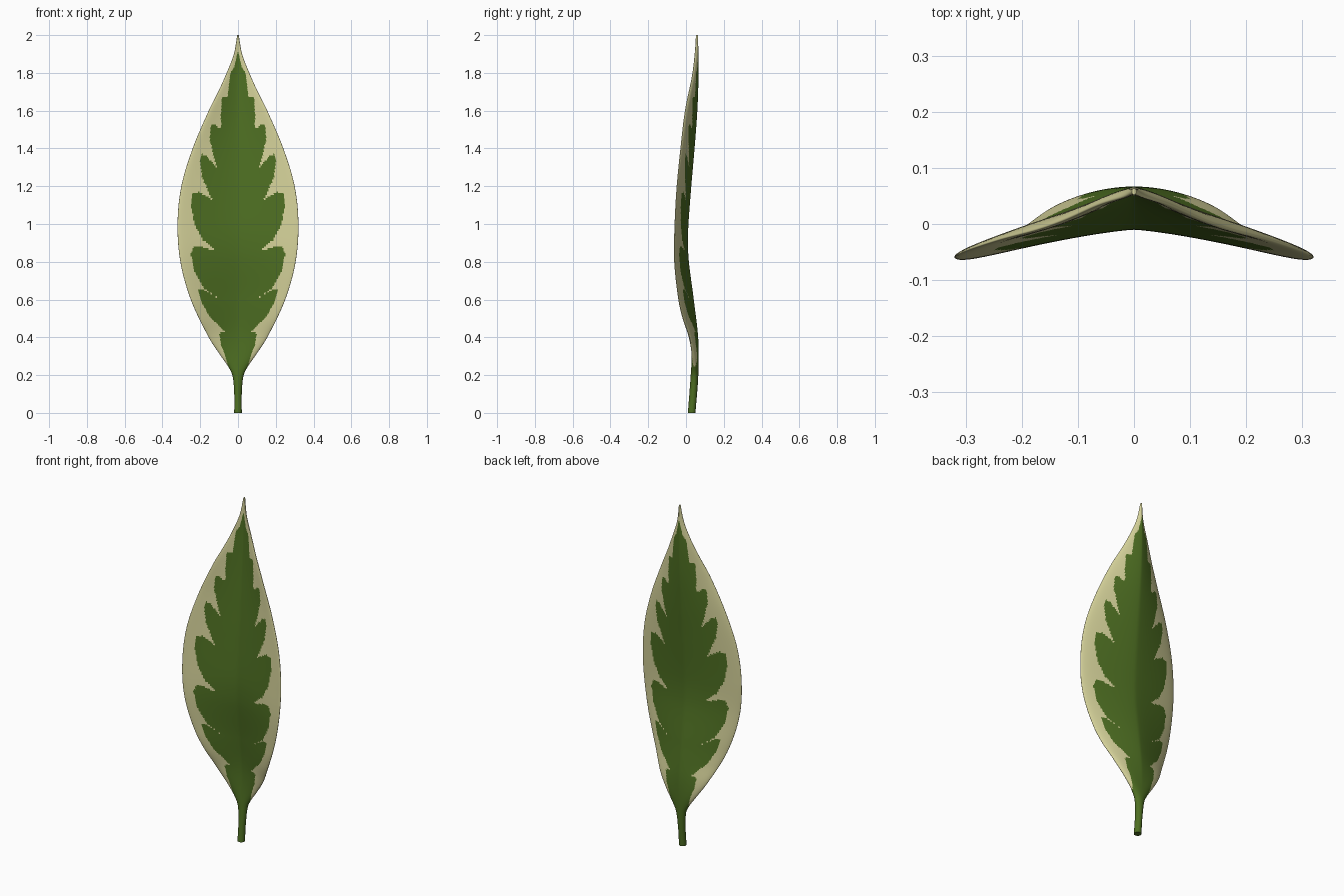
import bpy
import bmesh
import math

default = bpy.data.objects.get("Cube")
if default:
    bpy.data.objects.remove(default, do_unlink=True)

ROWS, RING, HEIGHT = 220, 180, 2.0

# Profiles along the leaf: (height, value)
HALF_WIDTH = [(0, .02), (.1, .02), (.2, .03), (.25, .055), (.3, .09), (.4, .155),
              (.6, .25), (.8, .305), (1, .32), (1.2, .3), (1.4, .24), (1.6, .155),
              (1.7, .105), (1.8, .06), (1.9, .022), (2, .004)]
MIDRIB = [(0, .03), (.2, .045), (.4, .05), (.6, .03), (.8, .005), (.9, 0),
          (1, .003), (1.2, .018), (1.4, .035), (1.6, .05), (1.8, .058), (2, .058)]
MARGIN = [(0, .03), (.2, .045), (.3, .042), (.4, .02), (.5, -.015), (.6, -.038),
          (.8, -.06), (1, -.058), (1.2, -.047), (1.4, -.027), (1.6, -.003),
          (1.8, .037), (2, .058)]
THICKNESS = [(0, .02), (.2, .02), (.5, .012), (1, .01), (1.6, .01), (2, .006)]
ROUNDNESS = [(0, 2), (.2, 2), (.4, 5), (.6, 8), (1.6, 8), (2, 2)]

# One side of the green centre: (distance from the midrib, height)
LOBES = [(0, -1), (.4, -1), (.4, .2), (.05, .24), (.07, .31), (.09, .36), (.1, .42),
         (.07, .43), (.15, .51), (.2, .6), (.21, .65), (.18, .65), (.11, .61),
         (.18, .66), (.23, .75), (.25, .84), (.235, .88), (.2, .88), (.12, .86),
         (.19, .92), (.23, 1), (.25, 1.1), (.24, 1.16), (.21, 1.17), (.14, 1.13),
         (.19, 1.25), (.2, 1.33), (.19, 1.37), (.165, 1.36), (.11, 1.29),
         (.15, 1.45), (.145, 1.52), (.125, 1.53), (.09, 1.5),
         (.09, 1.6), (.085, 1.67), (.055, 1.67), (.04, 1.8), (.02, 1.83), (0, 1.92)]


def smooth_value(table, z):
    """Interpolate a profile with a smooth cubic."""
    def slope(k):
        a, b = table[max(k - 1, 0)], table[min(k + 1, len(table) - 1)]
        return (b[1] - a[1]) / (b[0] - a[0])
    i = 0
    while i < len(table) - 2 and z > table[i + 1][0]:
        i += 1
    (z0, v0), (z1, v1) = table[i], table[i + 1]
    d = z1 - z0
    t = (z - z0) / d
    blend = t * t * (3 - 2 * t)
    return (v0 + (v1 - v0) * blend
            + d * slope(i) * t * (1 - t) ** 2
            - d * slope(i + 1) * t * t * (1 - t))


def inside(outline, x, z):
    """Even-odd test of a point against a closed outline."""
    result = False
    for (xa, za), (xb, zb) in zip(outline, outline[1:] + outline[:1]):
        if (za > z) != (zb > z) and x < xa + (z - za) * (xb - xa) / (zb - za):
            result = not result
    return result


def make_material(name, color):
    mat = bpy.data.materials.new(name)
    mat.use_nodes = True
    mat.diffuse_color = color
    for node in mat.node_tree.nodes:
        if node.type == 'BSDF_PRINCIPLED':
            node.inputs["Base Color"].default_value = color
            node.inputs["Roughness"].default_value = 0.7
    return mat


# Leaf: a lofted closed section, round at the stalk and a folded blade above
bm = bmesh.new()
rings = []
for row in range(ROWS + 1):
    z = HEIGHT * row / ROWS
    width, mid, margin, thick, power = (
        smooth_value(p, z) for p in (HALF_WIDTH, MIDRIB, MARGIN, THICKNESS, ROUNDNESS))
    ring = []
    for k in range(RING):
        angle = math.tau * k / RING
        u = math.cos(angle)
        side = math.copysign(1, math.sin(angle))
        bulge = thick * math.sqrt(max(0, 1 - abs(u) ** power))
        fold = mid + (margin - mid) * abs(u) ** 1.3
        ring.append(bm.verts.new((width * u, fold + side * bulge, z)))
    rings.append(ring)

for low, high in zip(rings, rings[1:]):
    for k in range(RING):
        n = (k + 1) % RING
        bm.faces.new((low[k], low[n], high[n], high[k]))
bm.faces.new(rings[0])
bm.faces.new(rings[-1])
bmesh.ops.recalc_face_normals(bm, faces=bm.faces)

# Green lobed centre, cream border
for face in bm.faces:
    c = face.calc_center_median()
    face.material_index = 0 if inside(LOBES, abs(c.x) + 1e-5, c.z) else 1

mesh = bpy.data.meshes.new("leaf")
bm.to_mesh(mesh)
bm.free()
mesh.materials.append(make_material("leaf green", (.076, .158, .016, 1)))
mesh.materials.append(make_material("pale cream", (.66, .64, .32, 1)))
leaf = bpy.data.objects.new("leaf", mesh)
bpy.context.collection.objects.link(leaf)

bpy.ops.object.select_all(action='DESELECT')
leaf.select_set(True)
bpy.context.view_layer.objects.active = leaf
bpy.ops.object.shade_smooth_by_angle(angle=math.radians(50))
